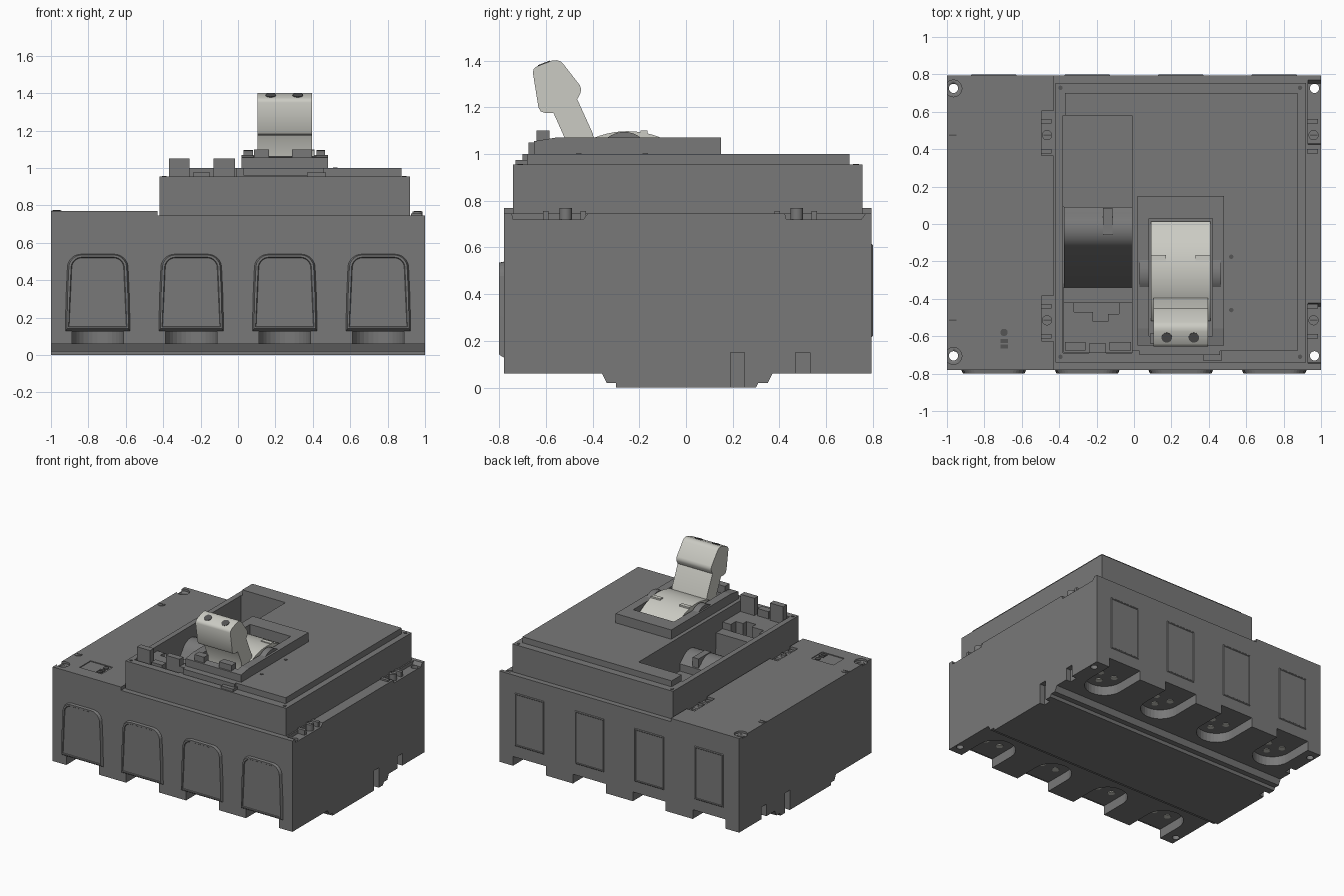
import bpy, bmesh, math
from mathutils import Vector

if "Cube" in bpy.data.objects:
    bpy.data.objects.remove(bpy.data.objects["Cube"], do_unlink=True)


def material(name, rgb):
    m = bpy.data.materials.new(name)
    m.use_nodes = True
    m.diffuse_color = (*rgb, 1)
    m.node_tree.nodes["Principled BSDF"].inputs["Base Color"].default_value = (*rgb, 1)
    return m


GREY = material("housing grey", (0.19, 0.19, 0.19))
PALE = material("handle pale grey", (0.60, 0.60, 0.55))
DARK = material("socket dark grey", (0.09, 0.09, 0.09))


def prism(name, pts, axis, a, b, mat=GREY, smooth=False):
    """Extrude a 2D outline along an axis from a to b."""
    def place(p, t):
        return {"x": (t, p[0], p[1]), "y": (p[0], t, p[1]), "z": (p[0], p[1], t)}[axis]
    bm = bmesh.new()
    lo = [bm.verts.new(place(p, a)) for p in pts]
    hi = [bm.verts.new(place(p, b)) for p in pts]
    n = len(pts)
    bm.faces.new(lo)
    bm.faces.new(hi)
    for i in range(n):
        bm.faces.new((lo[i], lo[(i + 1) % n], hi[(i + 1) % n], hi[i]))
    bmesh.ops.recalc_face_normals(bm, faces=bm.faces)
    me = bpy.data.meshes.new(name)
    bm.to_mesh(me)
    bm.free()
    ob = bpy.data.objects.new(name, me)
    bpy.context.collection.objects.link(ob)
    me.materials.append(mat)
    if smooth:
        activate(ob)
        bpy.ops.object.shade_smooth_by_angle(angle=math.radians(35))
    return ob


def activate(ob):
    bpy.ops.object.select_all(action="DESELECT")
    ob.select_set(True)
    bpy.context.view_layer.objects.active = ob


def box(name, x0, x1, y0, y1, z0, z1, mat=GREY):
    return prism(name, [(x0, y0), (x1, y0), (x1, y1), (x0, y1)], "z", z0, z1, mat)


def arc(cx, cy, r, a0, a1, n):
    return [(cx + r * math.cos(math.radians(a0 + (a1 - a0) * i / n)),
             cy + r * math.sin(math.radians(a0 + (a1 - a0) * i / n))) for i in range(n + 1)]


def disc(name, x, y, r, z0, z1, mat=GREY, n=20):
    return prism(name, arc(x, y, r, 0, 360, n)[:-1], "z", z0, z1, mat, True)


def cut(targets, cutter):
    """Subtract the cutter from every target, then discard it."""
    cutter.hide_render = True
    for ob in targets:
        mod = ob.modifiers.new("cut", "BOOLEAN")
        mod.operation = "DIFFERENCE"
        mod.solver = "EXACT"
        mod.object = cutter
        activate(ob)
        bpy.ops.object.modifier_apply(modifier=mod.name)
    bpy.data.objects.remove(cutter, do_unlink=True)


# Housing with stepped foot, raised side deck, cover and top plate
housing = prism("housing", [(-0.78, 0.06), (-0.36, 0.06), (-0.34, 0.02), (-0.30, 0.02), (-0.30, 0),
                            (0.30, 0), (0.31, 0.02), (0.35, 0.02), (0.37, 0.06), (0.795, 0.06),
                            (0.795, 0.745), (-0.78, 0.745)], "x", -1, 1)
deck = box("side_deck", -1, -0.43, -0.78, 0.795, 0.745, 0.77)
cover = box("cover", -0.42, 0.92, -0.74, 0.755, 0.74, 0.955)
plate = box("top_plate", -0.37, 0.875, -0.68, 0.70, 0.955, 1.0)

# Terminal recesses under the front and back edges
for s in (-1, 1):
    for x in (-0.75, -0.25, 0.25, 0.75):
        pts = arc(x, s * 0.58, 0.137, 0, -180 * s, 16) + [(x - 0.137, s * 0.9), (x + 0.137, s * 0.9)]
        cut([housing], prism("recess_cutter", pts, "z", -0.1, 0.13))
        for dx, dy in ((-0.06, 0.03), (0.06, 0.03), (0, -0.06)):
            disc("terminal_hole", x + dx, s * (0.58 + dy), 0.024, 0.125, 0.132, PALE, 12)

# Side slots, corner bores and fixing pockets
for s in (-1, 1):
    for y in (0.22, 0.50):
        cut([housing], box("slot_cutter", s * 0.985 - 0.025, s * 0.985 + 0.025, y - 0.03, y + 0.03, -0.1, 0.15))
    for y in (-0.705, 0.725):
        targets = [housing, deck] if s < 0 else [housing]
        cut(targets, disc("bore_cutter", s * 0.965, y, 0.025, -0.1, 0.9))
        if s < 0:
            cut([deck], disc("corner_cutter", -0.965, y, 0.045, 0.755, 0.9))
for y0, y1, ys in ((-0.74, -0.44, -0.515), (0.43, 0.75, 0.475)):
    cut([housing], prism("pocket_cutter", [(y0, 0.72), (y1, 0.72), (y1 + 0.03, 0.76), (y0 - 0.01, 0.76)],
                         "x", 0.93, 1.1))
    cut([deck], box("pocket_cutter", -0.495, -0.4, ys - 0.11, ys + 0.13, 0.746, 0.9))
    for x, z in ((0.96, 0.768), (-0.465, 0.768), (-0.97, 0.774)):
        disc("fixing_screw", x, ys, 0.027, 0.71, z)
        box("screw_slot", x - 0.02, x + 0.02, ys - 0.004, ys + 0.004, z, z + 0.002, DARK)
    for x in (-0.47, 0.955):
        for dy in (-0.085, 0.075):
            box("pocket_rib", x - 0.03, x + 0.03, ys + dy - 0.012, ys + dy + 0.012, 0.71, 0.757)

# Cover corner pins
for x in (-0.393, 0.888):
    for y in (-0.71, 0.728):
        disc("cover_pin", x, y, 0.012, 0.95, 0.958, DARK, 12)

# Accessory compartment with sloped drum and front ledge
cut([cover, plate], box("bay_cutter", -0.38, -0.01, -0.69, 0.58, 0.5, 1.1))
cut([housing], box("pit_cutter", -0.38, -0.01, -0.34, 0.09, 0.5, 0.9))
prism("bay_drum", [(0.09, 0.49), (0.09, 0.80)] + arc(-0.03, 0.76, 0.11, 40, 150, 10)
      + [(-0.34, 0.50), (-0.34, 0.49)], "x", -0.375, -0.012, GREY, True)
box("drum_rib", -0.165, -0.115, -0.06, 0.085, 0.75, 0.875)
prism("bay_ledge", [(-0.378, -0.688), (-0.012, -0.688), (-0.012, -0.42), (-0.08, -0.42), (-0.08, -0.48),
                    (-0.14, -0.48), (-0.14, -0.52), (-0.22, -0.52), (-0.22, -0.47), (-0.32, -0.47),
                    (-0.32, -0.42), (-0.378, -0.42)], "z", 0.74, 0.92)
box("bay_step", -0.378, -0.012, -0.42, -0.34, 0.74, 0.87)
for x0, x1 in ((-0.37, -0.26), (-0.13, -0.015)):
    box("bay_clip", x0, x1, -0.675, -0.63, 0.90, 1.05)
box("bay_latch", -0.24, -0.15, -0.69, -0.64, 0.90, 0.975)
box("cover_latch", 0.37, 0.47, -0.73, -0.68, 0.95, 0.975)

# Handle bezel with window, guards and front clips
bezel = prism("bezel", [(-0.65, 1.0), (0.15, 1.0), (0.15, 1.07), (-0.56, 1.07), (-0.65, 1.055)], "x", 0.018, 0.482)
cut([bezel, plate], box("window_cutter", 0.08, 0.42, -0.60, 0.03, 0.97, 1.2))
box("bezel_lip", 0.03, 0.46, -0.70, -0.65, 0.96, 1.0)
for x0, x1 in ((0.085, 0.165), (0.29, 0.395)):
    box("bezel_clip", x0, x1, -0.64, -0.585, 1.04, 1.10)
for x0, x1 in ((0.03, 0.08), (0.42, 0.465)):
    prism("pivot_guard", [(-0.35, 1.06)] + arc(-0.265, 0.98, 0.115, 130, 50, 8) + [(-0.18, 1.06)],
          "x", x0, x1, GREY, True)
for x, y in ((0.52, -0.175), (0.52, -0.46)):
    disc("indicator_dot", x, y, 0.012, 0.998, 1.003, DARK, 12)

# Pale operating handle
prism("handle_dome", arc(-0.25, 0.72, 0.378, 135, 46, 20), "x", 0.09, 0.41, PALE, True)
prism("handle_lever", [(-0.52, 1.0), (-0.52, 1.07), (-0.567, 1.175), (-0.60, 1.175), (-0.622, 1.182),
                       (-0.632, 1.20), (-0.656, 1.35), (-0.652, 1.364), (-0.64, 1.375), (-0.575, 1.40),
                       (-0.555, 1.402), (-0.538, 1.397), (-0.525, 1.385), (-0.455, 1.295), (-0.449, 1.278),
                       (-0.452, 1.26), (-0.466, 1.235), (-0.40, 1.09), (-0.38, 1.0)],
      "x", 0.105, 0.395, PALE, True)
for x in (0.175, 0.32):
    socket = disc("lever_socket", 0, 0, 0.028, -0.004, 0.003, DARK)
    socket.location = (x, -0.607, 1.388)
    socket.rotation_euler = (math.atan2(0.025, 0.065), 0, 0)
for x0, x1 in ((0.09, 0.17), (0.33, 0.41)):
    box("dome_tab", x0, x1, -0.195, -0.165, 1.07, 1.10, PALE)


def raised_panel(name, pts, y0, y1, rim, depth):
    """Low panel on a wall with a chamfered rim and sunken middle."""
    ob = prism(name, pts, "y", y0, y1)
    bm = bmesh.new()
    bm.from_mesh(ob.data)
    side = 1 if y1 > y0 else -1
    face = max(bm.faces, key=lambda f: f.normal.y * side)
    # chamfer the outline inward, then sink the middle
    c = face.calc_center_median()
    for v in face.verts:
        v.co.x = c.x + (v.co.x - c.x) * 0.94
        v.co.z = c.z + (v.co.z - c.z) * 0.95
    bmesh.ops.inset_region(bm, faces=[face], thickness=rim)
    bmesh.ops.inset_region(bm, faces=[face], thickness=0.004, depth=0)
    bmesh.ops.translate(bm, verts=face.verts, vec=Vector((0, -side * depth, 0)))
    bm.to_mesh(ob.data)
    bm.free()


# Arched panels at the front and rectangular panels at the back
for x in (-0.75, -0.25, 0.25, 0.75):
    arch = [(x - 0.175, 0.125), (x + 0.175, 0.125), (x + 0.172, 0.30)] + arc(x + 0.09, 0.465, 0.075, 10, 90, 6) \
        + arc(x - 0.09, 0.465, 0.075, 90, 170, 6) + [(x - 0.172, 0.30)]
    raised_panel("front_arch_panel", arch, -0.775, -0.80, 0.012, 0.006)
    back = [(x - 0.125, 0.21), (x + 0.125, 0.21), (x + 0.125, 0.62), (x - 0.125, 0.62)]
    raised_panel("back_panel", back, 0.79, 0.80, 0.006, 0.003)

# Small adjuster recess on the side deck
cut([deck], box("adjuster_cutter", -0.845, -0.66, -0.68, -0.55, 0.764, 0.9))
disc("adjuster_dial", -0.695, -0.58, 0.02, 0.76, 0.769, DARK, 16)
for y in (-0.625, -0.655):
    box("adjuster_switch", -0.715, -0.675, y - 0.011, y + 0.011, 0.76, 0.769, DARK)
